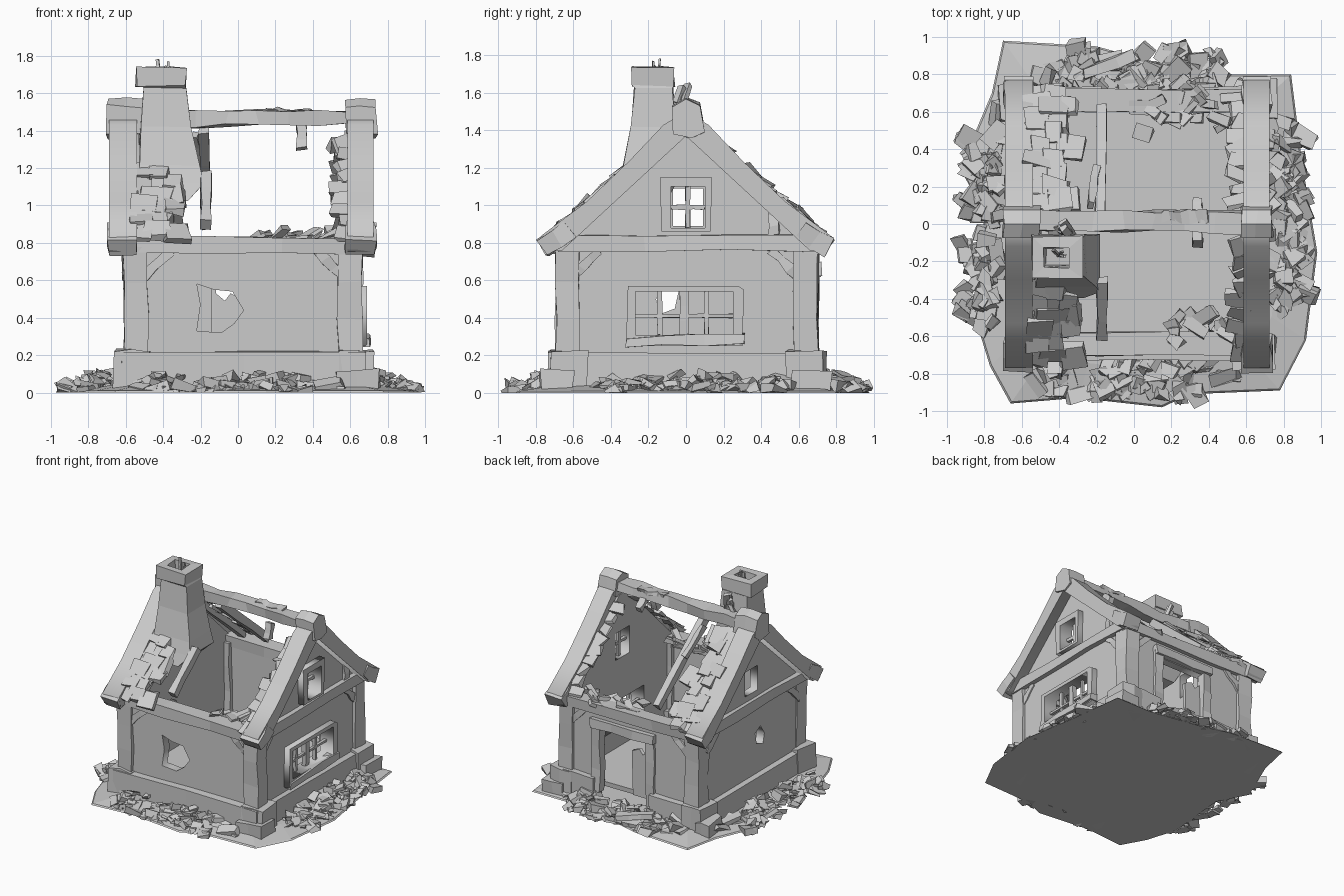
import bpy, bmesh, random, math
from mathutils import Vector, Matrix, Euler

if "Cube" in bpy.data.objects:
    bpy.data.objects.remove(bpy.data.objects["Cube"])

random.seed(7)
R = random.uniform


def finish(name, bm):
    bmesh.ops.remove_doubles(bm, verts=bm.verts, dist=1e-5)
    bmesh.ops.recalc_face_normals(bm, faces=bm.faces)
    me = bpy.data.meshes.new(name)
    bm.to_mesh(me)
    bm.free()
    ob = bpy.data.objects.new(name, me)
    bpy.context.collection.objects.link(ob)
    return ob


def loft_into(bm, rings):
    vs = [[bm.verts.new(p) for p in r] for r in rings]
    n = len(vs[0])
    for a, b in zip(vs, vs[1:]):
        for i in range(n):
            bm.faces.new((a[i], a[(i + 1) % n], b[(i + 1) % n], b[i]))
    bm.faces.new(vs[0][::-1])
    bm.faces.new(vs[-1])


def box_into(bm, M, size, jit, cuts=1):
    """Roughly hewn box along local x, with jittered cross-sections."""
    rings = []
    for i in range(cuts + 1):
        rings.append([M @ Vector(((i / cuts - .5) * size[0] + R(-jit, jit),
                                  y * size[1] + R(-jit, jit), z * size[2] + R(-jit, jit)))
                      for y, z in ((-.5, -.5), (.5, -.5), (.5, .5), (-.5, .5))])
    loft_into(bm, rings)


def beam_into(bm, p, q, w, h, jit=.008, cuts=3):
    p, q = Vector(p), Vector(q)
    x = (q - p).normalized()
    up = Vector((0, 0, 1)) if abs(x.z) < .95 else Vector((0, 1, 0))
    y = up.cross(x).normalized()
    M = Matrix((x, y, x.cross(y))).transposed().to_4x4()
    M.translation = (p + q) / 2
    box_into(bm, M, ((q - p).length, w, h), jit, cuts)


def beams(name, items, jit=.008, cuts=3):
    bm = bmesh.new()
    for p, q, w, h in items:
        beam_into(bm, p, q, w, h, jit, cuts)
    return finish(name, bm)


def blocks(name, items, jit=.012):
    bm = bmesh.new()
    for lo, hi in items:
        lo, hi = Vector(lo), Vector(hi)
        box_into(bm, Matrix.Translation((lo + hi) / 2), hi - lo, jit, 2)
    for v in bm.verts:
        v.co.z = max(v.co.z, 0)
    return finish(name, bm)


def panel(name, axis, lo, hi, *outlines):
    """Upright slab with holes: first outline is the edge, others are openings."""
    cu = bpy.data.curves.new(name, 'CURVE')
    cu.dimensions, cu.fill_mode, cu.extrude = '2D', 'BOTH', .5
    for pts in outlines:
        s = cu.splines.new('POLY')
        s.points.add(len(pts) - 1)
        for p, c in zip(s.points, pts):
            p.co = (*c, 0, 1)
        s.use_cyclic_u = True
    tmp = bpy.data.objects.new("tmp", cu)
    me = bpy.data.meshes.new_from_object(tmp)
    bm = bmesh.new()
    bm.from_mesh(me)
    for v in bm.verts:
        a, b, c = v.co
        d = lo + (c + .5) * (hi - lo)
        v.co = (d, a, b) if axis == 'x' else (a, d, b)
    bpy.data.objects.remove(tmp)
    bpy.data.curves.remove(cu)
    bpy.data.meshes.remove(me)
    return finish(name, bm)


def rect(a0, a1, b0, b1):
    return [(a0, b0), (a1, b0), (a1, b1), (a0, b1)]


def roof_z(y):
    return 1.46 - .85 * abs(y)


# Ground slab with a low mound
edge = [(-.66, -.96), (-.3, -.93), (.15, -.98), (.3, -.91), (.78, -.89), (.92, -.62), (.98, -.15),
        (.9, .32), (.84, .8), (.5, .8), (.05, .88), (-.2, .95), (-.7, .98), (-.76, .7),
        (-.93, .3), (-.8, .05), (-.85, -.5), (-.77, -.76)]
bm = bmesh.new()
loft_into(bm, [[(x * s, y * s, z) for x, y in edge] for s, z in ((1, 0), (.99, .01), (.8, .04))])
finish("ground", bm)

# Stone footing and corner stones
blocks("footing", [((-.62, -.73, 0), (.69, -.6, .22)), ((-.62, .6, 0), (-.18, .73, .22)),
                   ((.34, .6, 0), (.69, .73, .22)), ((.57, -.7, 0), (.7, .7, .21)),
                   ((-.65, -.7, 0), (-.54, .7, .21))], .008)
blocks("corner_stones", [((x - .09, y - .1, 0), (x + .09, y + .1, .225)) for x in (-.57, .63) for y in (-.63, .64)]
       + [((.52, -.78, 0), (.76, -.6, .12)), ((.6, .56, 0), (.76, .77, .12)), ((-.72, .55, 0), (-.6, .75, .12))])
blocks("floor", [((-.57, -.62, .12), (.6, .62, .16))], .003)

# Front wall with a broken hole, back wall with a doorway
panel("front_wall", 'y', -.67, -.6, rect(-.6, .64, .15, .78),
      [(-.22, .33), (-.09, .32), (-.02, .37), (.03, .44), (-.03, .54), (-.13, .55), (-.22, .58), (-.2, .47)])
panel("back_wall", 'y', .61, .68, [(-.6, .15), (-.14, .15), (-.14, .62), (.31, .62), (.31, .15),
                                   (.64, .15), (.64, .78), (-.6, .78)])

# Gable walls with window openings
gable = [(-.66, .15), (.67, .15), (.67, .8), (.05, 1.4), (-.05, 1.4), (-.66, .8)]
panel("right_gable_wall", 'x', .57, .64, gable, rect(-.27, .25, .31, .54), rect(-.08, .1, .88, 1.1))
panel("left_gable_wall", 'x', -.6, -.53, gable, rect(-.07, .09, .89, 1.09),
      [(-.14, .42), (-.06, .45), (-.04, .54), (-.11, .58), (-.16, .5)])

# Window frames and bars
panel("large_window_frame", 'x', .6, .69, [(-.32, .25), (.3, .25), (.31, .55), (.28, .57), (-.31, .57)],
      rect(-.27, .25, .31, .54))
panel("gable_window_frame", 'x', .6, .69, [(-.13, .86), (.13, .86), (.14, 1.15), (-.14, 1.15)],
      rect(-.08, .1, .88, 1.1))
bars = [((.62, y, .31), (.62, y, .54), .025, .025) for y in (-.14, .11)]
bars += [((.62, -.01, .31), (.62, -.01, .54), .04, .045), ((.62, -.27, .41), (.62, .25, .41), .025, .02),
         ((.61, .01, .88), (.61, .01, 1.1), .025, .025), ((.61, -.08, .99), (.61, .1, .99), .025, .025)]
beams("window_bars", bars, .003)
beams("window_sills", [((.67, -.32, .27), (.67, .31, .29), .07, .05)])

# Door frame and a leaning broken door
beams("door_frame", [((-.16, .67, .1), (-.16, .67, .66), .08, .07), ((.33, .67, .1), (.33, .67, .66), .08, .07),
                     ((-.2, .67, .66), (.37, .67, .66), .1, .07)])
panel("broken_door", 'y', .63, .66, [(-.13, .14), (.02, .14), (.03, .5), (-.04, .53), (-.07, .49), (-.13, .54)])

# Timber frame: corner posts, eave beams, tie beams, braces
beams("corner_posts", [((x, y, .2), (x, y, .78), .13, .13) for x in (-.545, .6) for y in (-.63, .64)])
eave = [((-.62, y, .79), (.66, y, .785), .12, .085) for y in (-.64, .66)]
ties = [((x, -.68, .8), (x, .69, .8), .1, .085) for x in (-.59, .63)]
beams("wall_beams", eave + ties)
brace = []
for y in (-.66, .67):
    brace += [((-.5, y, .62), (-.36, y, .76), .05, .05), ((.56, y, .62), (.42, y, .76), .05, .05)]
for x in (-.59, .63):
    brace += [((x, -.6, .62), (x, -.46, .76), .05, .05), ((x, .6, .62), (x, .46, .76), .05, .05),
              ((x, .47, .84), (x, .47, 1.0), .06, .06)]
beams("braces", brace)

# Heavy gable verges with chunkier feet, ridge end blocks and ridge beam
half = [(.66, .76), (.75, .75), (.77, .84), (.53, 1.02), (.3, 1.24), (.12, 1.43)]
verge = [(0, 1.37)] + half + [(0, 1.5)] + [(-y, z) for y, z in half[::-1]]
feet = []
for side, x0, x1 in (("left", -.69, -.54), ("right", .585, .725)):
    panel(side + "_verge", 'x', x0, x1, verge)
    for s in (-1, 1):
        feet.append((((x0 + x1) / 2, s * .62, .87), ((x0 + x1) / 2, s * .765, .775), .16, .1))
beams("verge_feet", feet, .01, 2)
bm = bmesh.new()
for x0, x1 in ((-.7, -.5), (.57, .74)):
    loft_into(bm, [[(x + R(-.01, .01), y, z + R(-.012, .012)) for y, z in
                    ((-.07, 1.38), (.03, 1.36), (.1, 1.4), (.075, 1.54), (.0, 1.57), (-.075, 1.53))]
                   for x in (x0, (x0 + x1) / 2, x1)])
finish("ridge_ends", bm)
beams("ridge_beam", [((-.55, .02, 1.46), (.6, .01, 1.47), .11, .08), ((.15, .04, 1.5), (.4, .04, 1.5), .06, .03)], .014, 7)

# Bare rafters and broken stubs
raft = [((-.17, .62, roof_z(.62) - .04), (-.18, .02, 1.41), .055, .06),
        ((-.17, -.6, roof_z(.6) - .05), (-.17, -.3, roof_z(.3) - .04), .055, .06)]
raft += [((-.42, s * .66, roof_z(.66) - .05), (-.42, s * .02, 1.39), .05, .05) for s in (-1, 1)]
raft += [((.34, -.06, 1.42), (.34, -.1, 1.3), .05, .05), ((.34, .06, 1.43), (.34, .13, 1.37), .05, .05),
         ((-.23, .1, 1.38), (-.2, .3, 1.19), .04, .04)]
beams("rafters", raft, .007)

# Remaining roof tiles on the left, ragged edge tiles on the right
bm = bmesh.new()
for s in (-1, 1):
    for row in range(9):
        y = .7 - row * .072
        for col in range(3):
            x = -.51 + col * .085 + R(-.015, .015)
            if s < 0 and y < .3 or col == 2 and R(0, 1) < .35:
                continue
            M = Matrix.Translation((x, s * y, roof_z(y) + R(-.01, .015))) @ Euler(
                (-s * (.65 + R(-.15, .15)), R(-.1, .1), R(-.15, .15))).to_matrix().to_4x4()
            box_into(bm, M, (R(.08, .16), R(.1, .15), .03), .014)
    for i in range(9):
        y = .68 - i * .07
        M = Matrix.Translation((.56 + R(-.02, .02), s * y, roof_z(y) - .03)) @ Euler(
            (-s * .7, R(-.2, .2), R(-.4, .4))).to_matrix().to_4x4()
        box_into(bm, M, (R(.06, .14), R(.06, .12), .03), .015)
finish("roof_tiles", bm)

# Chimney with hollow flared cap, and twigs in its mouth
prof = [(1.03, -.5, -.27, -.4, -.1), (1.12, -.54, -.19, -.36, -.06), (1.22, -.53, -.2, -.33, -.06),
        (1.42, -.52, -.25, -.29, -.06), (1.63, -.51, -.28, -.28, -.07), (1.64, -.545, -.275, -.29, -.06),
        (1.74, -.54, -.28, -.285, -.07), (1.74, -.48, -.34, -.23, -.13), (1.52, -.47, -.34, -.22, -.13)]
bm = bmesh.new()
loft_into(bm, [[(x + R(-.008, .008), y + R(-.008, .008), z + R(-.006, .006)) for x, y in
                ((a, c), (b, c), (b, d), (a, d))] for z, a, b, c, d in prof])
finish("chimney", bm)
beams("chimney_twigs", [((-.4, -.17, 1.52), (-.4 + R(-.05, .05), -.15 + R(-.03, .03), R(1.74, 1.79)), .015, .01)
                        for _ in range(5)], .003, 2)
beams("ridge_splinters", [((-.4 + R(-.08, .08), -.05, R(1.42, 1.55)), (-.38, R(-.04, .02), R(1.55, 1.68)), .04, .03)
                          for _ in range(6)], .008, 2)

# Fallen planks lodged on the walls
bm = bmesh.new()
for n, x0, x1, y0, y1 in ((14, .15, .45, -.62, -.5), (18, -.1, .45, .5, .68)):
    for _ in range(n):
        p = Vector((R(x0, x1), R(y0, y1), R(.79, .84)))
        beam_into(bm, p, p + Vector((R(.04, .12), R(-.08, .08), R(-.01, .07))), R(.04, .08), .02, .01, 1)
finish("lodged_planks", bm)

# Rubble heaped around the base
bm = bmesh.new()
for side in range(4):
    for _ in range(75):
        t = random.random() ** 1.4
        d = .72 + .2 * t
        a = R(-.5, .5) + R(-.12, .12) * (1 - t)
        x, y = [(a, -d), (d, a), (a, d), (-d, a)][side]
        z = max(.015, R(.3, 1) * .1 * (1 - t))
        M = Matrix.Translation((x, y, z)) @ Euler((R(-.5, .5), R(-.5, .5), R(0, 6.28))).to_matrix().to_4x4()
        box_into(bm, M, (R(.05, .15), R(.04, .1), R(.02, .05)), .015)
beam_into(bm, (-.27, .8, .1), (0, .9, .06), .06, .04)
for v in bm.verts:
    v.co = Vector((max(-1, min(1, v.co.x)), max(-1, min(1, v.co.y)), max(0, v.co.z)))
finish("rubble", bm)
